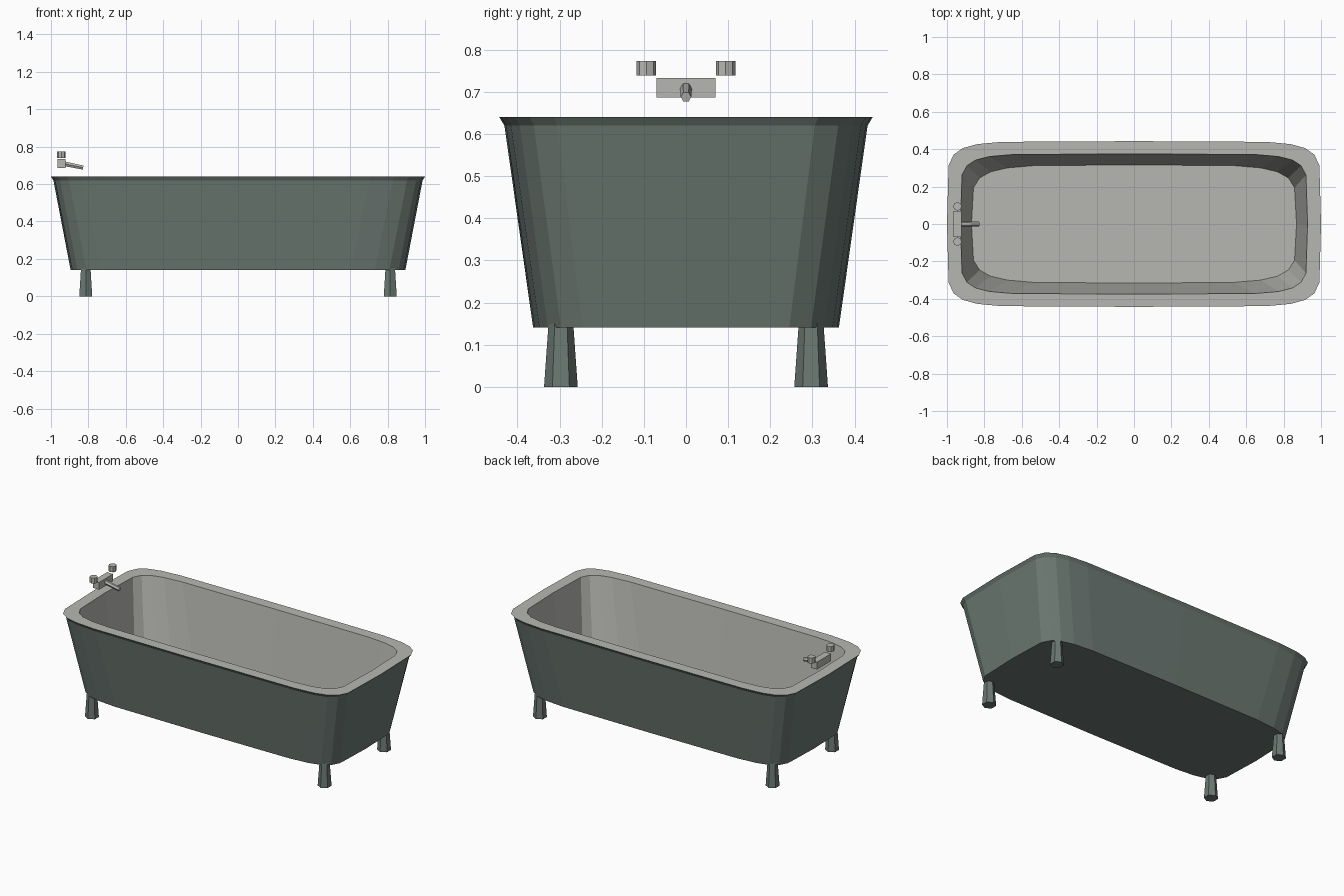
import bpy
import bmesh
from math import cos, sin, pi, copysign
from mathutils import Matrix, Vector

cube = bpy.data.objects.get("Cube")
if cube:
    bpy.data.objects.remove(cube)


def make_material(name, color):
    mat = bpy.data.materials.new(name)
    mat.diffuse_color = color
    mat.use_nodes = True
    mat.node_tree.nodes["Principled BSDF"].inputs["Base Color"].default_value = color
    return mat


grey = make_material("warm grey enamel", (0.47, 0.47, 0.445, 1))
green = make_material("dark grey green paint", (0.15, 0.19, 0.17, 1))


def add_object(name, bm, *materials):
    bmesh.ops.recalc_face_normals(bm, faces=bm.faces)
    mesh = bpy.data.meshes.new(name)
    bm.to_mesh(mesh)
    bm.free()
    for mat in materials:
        mesh.materials.append(mat)
    obj = bpy.data.objects.new(name, mesh)
    bpy.context.collection.objects.link(obj)
    return obj


SIDES = 24


def rounded(value, roundness):
    """Push a sine or cosine outwards, turning a circle into a soft rectangle."""
    if abs(value) < 1e-6:
        return 0
    return copysign(abs(value) ** roundness, value)


def ring(bm, length, width, z, roundness):
    angles = [2 * pi * i / SIDES for i in range(SIDES)]
    return [bm.verts.new((length * rounded(cos(a), roundness),
                          width * rounded(sin(a), roundness), z))
            for a in angles]


def bridge(bm, low, high, index):
    for i in range(SIDES):
        j = (i + 1) % SIDES
        bm.faces.new((low[i], low[j], high[j], high[i])).material_index = index


# Tub: one shell running up the outside, over the rim and down the inside
bm = bmesh.new()
sections = [
    (0.895, 0.363, 0.141, 0.29),   # underside
    (0.987, 0.431, 0.62, 0.255),   # below the lip
    (1.0, 0.443, 0.64, 0.255),     # rim outside
    (0.928, 0.375, 0.64, 0.265),   # rim inside
    (0.869, 0.316, 0.175, 0.36),   # inner floor
]
rings = [ring(bm, *s) for s in sections]
for i, (a, b) in enumerate(zip(rings, rings[1:])):
    bridge(bm, a, b, 1 if i < 2 else 0)
bm.faces.new(rings[0]).material_index = 1
bm.faces.new(rings[-1]).material_index = 0
add_object("bathtub", bm, grey, green)


def add_cylinder(name, start, end, r_start, r_end, sides, mat):
    """Tapered prism between two points, flat shaded."""
    start, end = Vector(start), Vector(end)
    axis = end - start
    rotation = Vector((0, 0, 1)).rotation_difference(axis.normalized())
    place = Matrix.Translation((start + end) / 2) @ rotation.to_matrix().to_4x4()
    bm = bmesh.new()
    bmesh.ops.create_cone(bm, cap_ends=True, segments=sides, radius1=r_start,
                          radius2=r_end, depth=axis.length, matrix=place)
    add_object(name, bm, mat)


# Four tapered six-sided feet
for side, sx in (("left", 1), ("right", -1)):
    for place, sy in (("front", -1), ("back", 1)):
        x, y = sx * 0.814, sy * 0.297
        add_cylinder(f"{place}_{side}_leg", (x, y, 0), (x, y, 0.155),
                     0.04, 0.029, 6, green)

# Tap body above the right end of the rim
bm = bmesh.new()
bmesh.ops.create_cube(bm, size=1, matrix=Matrix.LocRotScale(
    Vector((-0.944, 0, 0.71)), None, Vector((0.042, 0.14, 0.046))))
add_object("tap_body", bm, grey)

# Tap knobs and the sloping spout
for place, sy in (("front", -1), ("back", 1)):
    add_cylinder(f"{place}_tap_knob", (-0.944, sy * 0.094, 0.739),
                 (-0.944, sy * 0.094, 0.774), 0.023, 0.023, 8, grey)
add_cylinder("tap_spout", (-0.94, 0, 0.711), (-0.828, 0, 0.688), 0.0145, 0.0125, 6, grey)
